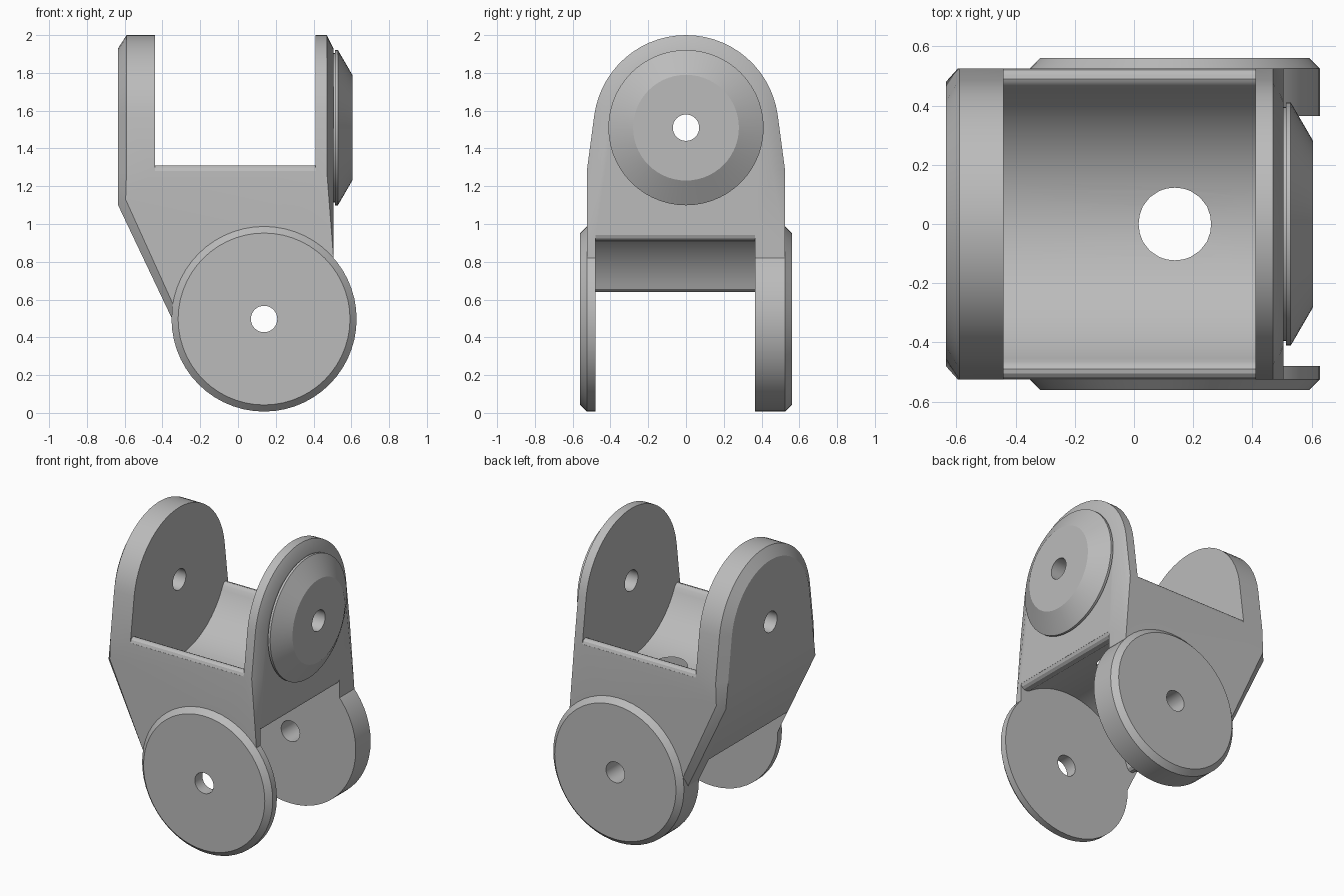
import bpy, bmesh
from math import sin, cos, pi, radians, sqrt

cube = bpy.data.objects.get("Cube")
if cube:
    bpy.data.objects.remove(cube)

grey = bpy.data.materials.new("plain_grey")
grey.use_nodes = True
colour = (0.5, 0.5, 0.5, 1)
grey.diffuse_color = colour
grey.node_tree.nodes["Principled BSDF"].inputs["Base Color"].default_value = colour

# Main dimensions
TOP_Z = 1.51               # upper pin axis, along x
LOW_X, LOW_Z = 0.138, 0.497  # lower pin axis, along y
SWEEP = 0.514              # clearance radius of both joints
ARCH, PIN = 0.49, 0.07


def finish(name, bm):
    bmesh.ops.remove_doubles(bm, verts=bm.verts, dist=1e-5)
    bmesh.ops.recalc_face_normals(bm, faces=bm.faces)
    mesh = bpy.data.meshes.new(name)
    bm.to_mesh(mesh)
    bm.free()
    mesh.materials.append(grey)
    obj = bpy.data.objects.new(name, mesh)
    bpy.context.collection.objects.link(obj)
    return obj


def loft(bm, loops):
    """Skin closed loops of equal length."""
    rings = [[bm.verts.new(p) for p in loop] for loop in loops]
    n = len(rings[0])
    for a, b in zip(rings, rings[1:]):
        for i in range(n):
            j = (i + 1) % n
            bm.faces.new((a[i], a[j], b[j], b[i]))
    return rings


def place(axis, t, u, z):
    return (t, u, z) if axis == "x" else (u, t, z)


def turned(name, axis, centre, profile, n=56):
    """Round part along an axis from (position, radius) pairs."""
    bm = bmesh.new()
    cu, cz = centre
    rings = loft(bm, [[place(axis, t, cu + r * cos(2 * pi * i / n), cz + r * sin(2 * pi * i / n))
                       for i in range(n)] for t, r in profile])
    bm.faces.new(rings[0])
    bm.faces.new(rings[-1])
    return finish(name, bm)


def prism(name, axis, t0, t1, outline):
    bm = bmesh.new()
    rings = loft(bm, [[place(axis, t, u, z) for u, z in outline] for t in (t0, t1)])
    bm.faces.new(rings[0])
    bm.faces.new(rings[-1])
    return finish(name, bm)


def combine(target, tool, operation):
    mod = target.modifiers.new(operation.lower(), "BOOLEAN")
    mod.operation, mod.solver, mod.object = operation, "EXACT", tool
    bpy.context.view_layer.objects.active = target
    bpy.ops.object.modifier_apply(modifier=mod.name)
    bpy.data.objects.remove(tool)


def section(x, r, lower):
    """Arched outline; lower holds three (x, y, z) points from bottom to shoulder."""
    arch = [(x, r * cos(a), TOP_Z + r * sin(a))
            for a in (radians(8 + 164 * i / 28) for i in range(29))]
    return lower + arch + [(px, -py, pz) for px, py, pz in reversed(lower)]


# Body: arched block with chamfered ends and a sloping left underside
bm = bmesh.new()
W = 0.525
rings = loft(bm, [
    section(-0.635, 0.42, [(-0.35, 0.48, 0.5), (-0.635, 0.48, 1.1), (-0.635, 0.455, 1.28)]),
    section(-0.59, ARCH, [(-0.31, W, 0.5), (-0.595, W, 1.13), (-0.59, W, 1.28)]),
    section(0.47, ARCH, [(0.505, W, 0.5), (0.505, W, 0.83), (0.47, W, 1.28)]),
    section(0.505, 0.42, [(0.505, W, 0.5), (0.505, W, 0.83), (0.505, 0.458, 1.28)]),
])
for ring in (rings[0], rings[-1]):
    bm.faces.new(ring[1:-1])
    bm.faces.new((ring[0], ring[1], ring[-2], ring[-1]))
body = finish("joint_body", bm)

# Round cheeks of the lower joint
for side in (-1, 1):
    cheek = turned("lower_cheek", "y", (LOW_X, LOW_Z),
                   [(side * 0.3, ARCH), (side * W, ARCH), (side * 0.56, 0.455)])
    combine(body, cheek, "UNION")

# Conical boss on the left side plate, with a narrow groove behind it
boss = turned("side_boss", "x", (0, TOP_Z),
              [(0.45, 0.395), (0.513, 0.395), (0.513, 0.411), (0.529, 0.411), (0.605, 0.28)])
combine(body, boss, "UNION")

# Upper trough with rolled rims
half = [(SWEEP * sin(a), TOP_Z - SWEEP * cos(a)) for a in (radians(65 * i / 20) for i in range(21))]
half += [(0.478, 1.306), (0.49, 1.311), (0.505, 1.308), (0.517, 1.298), (0.524, 1.28), (0.7, 1.28), (0.7, 2.2)]
trough = [(-y, z) for y, z in reversed(half[1:])] + half
combine(body, prism("trough_cutter", "x", -0.44, 0.41, trough), "DIFFERENCE")

# Lower pocket with rolled lips
arc = [(LOW_X + SWEEP * cos(a), LOW_Z + SWEEP * sin(a))
       for a in (radians(162 - 108 * i / 36) for i in range(37))]
pocket = [(-0.8, -0.2), (-0.8, 0.66), (-0.415, 0.66), (-0.395, 0.643), (-0.37, 0.641)] + arc
pocket += [(0.46, 0.908), (0.48, 0.911), (0.496, 0.923), (0.504, 0.942), (0.8, 0.942), (0.8, -0.2)]
combine(body, prism("pocket_cutter", "y", -0.48, 0.365, pocket), "DIFFERENCE")

# Pin holes through both joints
for axis, centre in (("x", (0, TOP_Z)), ("y", (LOW_X, LOW_Z))):
    hole = turned("pin_cutter", axis, centre, [(-1, PIN), (1, PIN)], 32)
    combine(body, hole, "DIFFERENCE")

bpy.ops.object.select_all(action="DESELECT")
body.select_set(True)
bpy.context.view_layer.objects.active = body
bpy.ops.object.shade_smooth_by_angle(angle=radians(28))
